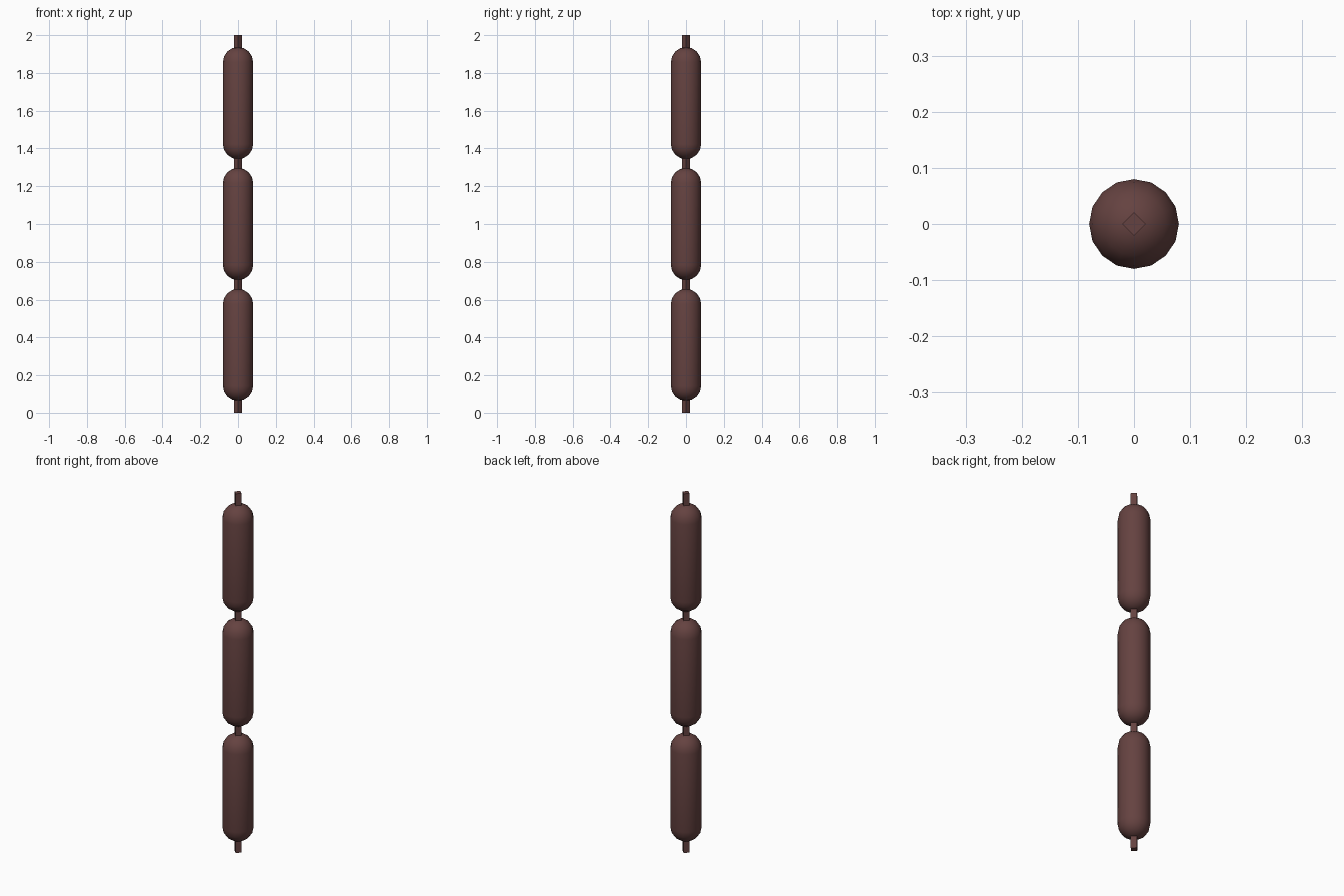
import bpy, bmesh, math

if "Cube" in bpy.data.objects:
    bpy.data.objects.remove(bpy.data.objects["Cube"])

mat = bpy.data.materials.new("dark_meat")
mat.diffuse_color = (0.13, 0.055, 0.052, 1)
mat.use_nodes = True
mat.node_tree.nodes["Principled BSDF"].inputs["Base Color"].default_value = mat.diffuse_color


def finish(obj):
    obj.data.materials.append(mat)
    bpy.ops.object.select_all(action='DESELECT')
    obj.select_set(True)
    bpy.context.view_layer.objects.active = obj
    bpy.ops.object.shade_smooth_by_angle(angle=math.radians(40))


# Sausage link: a sphere split at its equator into a capsule
def sausage(name, z, r=0.08, height=0.594):
    half = height / 2 - r
    prof = [(r * math.sin(a), half + r * math.cos(a))
            for a in (math.radians(22.5 * i) for i in range(5))]
    prof += [(x, -h) for x, h in reversed(prof)]
    bm = bmesh.new()
    verts = [bm.verts.new((x, 0, h)) for x, h in prof]
    edges = [bm.edges.new(p) for p in zip(verts, verts[1:])]
    bmesh.ops.spin(bm, geom=verts + edges, cent=(0, 0, 0), axis=(0, 0, 1),
                   angle=math.tau, steps=16)
    bmesh.ops.remove_doubles(bm, verts=bm.verts, dist=1e-4)
    bmesh.ops.recalc_face_normals(bm, faces=bm.faces)
    mesh = bpy.data.meshes.new(name)
    bm.to_mesh(mesh)
    bm.free()
    obj = bpy.data.objects.new(name, mesh)
    obj.location.z = z
    bpy.context.collection.objects.link(obj)
    finish(obj)


for i in range(3):
    sausage(f"sausage_{i + 1}", 0.36 + 0.64 * i)

# Four-sided twisted casing joints, corners on the axes
for i, (z0, z1) in enumerate([(0, 0.08), (0.64, 0.72), (1.28, 1.36), (1.92, 2)]):
    bpy.ops.mesh.primitive_cylinder_add(vertices=4, radius=0.021, depth=z1 - z0,
                                        location=(0, 0, (z0 + z1) / 2))
    joint = bpy.context.object
    joint.name = f"casing_joint_{i + 1}"
    finish(joint)
